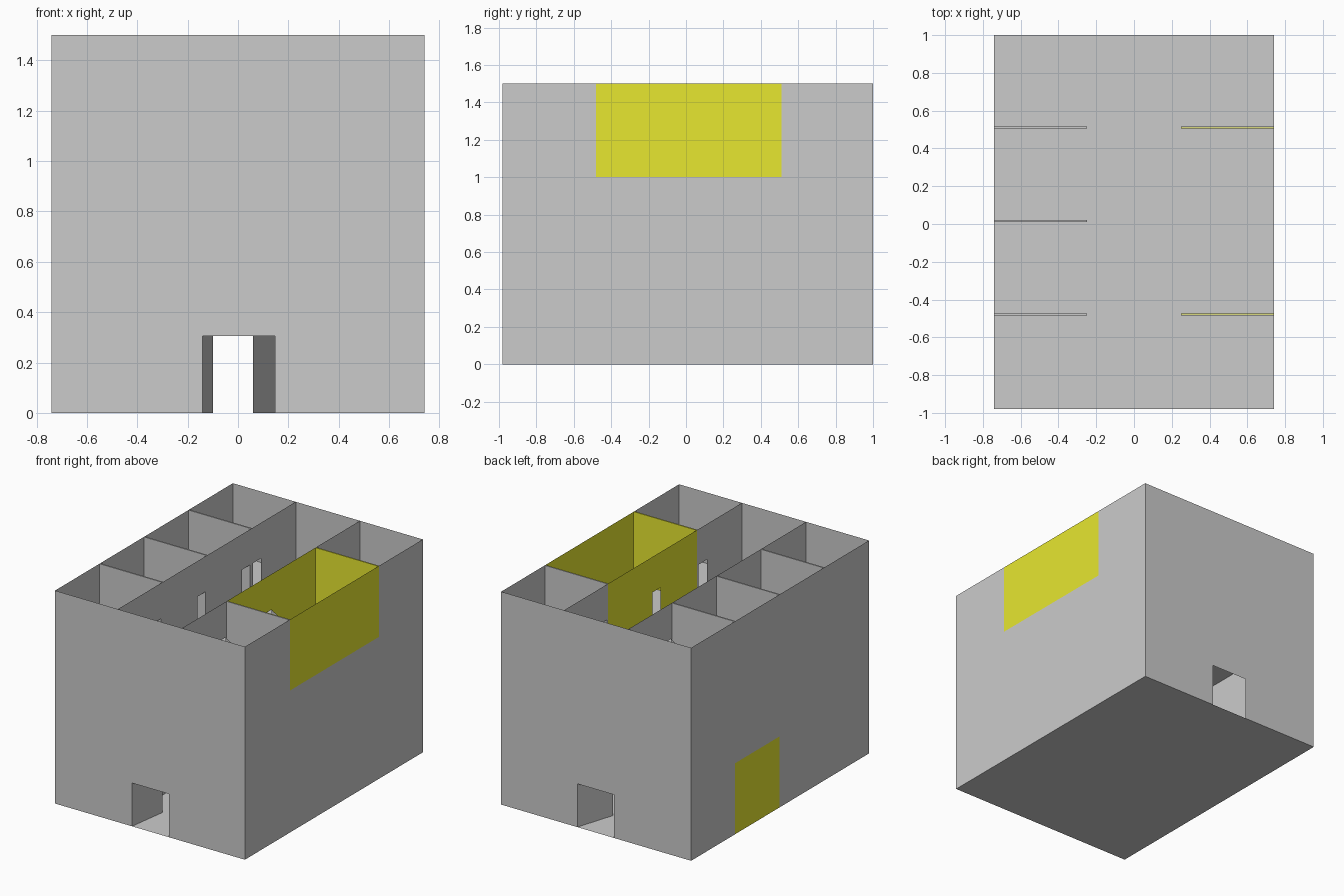
import bpy, bmesh

if "Cube" in bpy.data.objects:
    bpy.data.objects.remove(bpy.data.objects["Cube"])

X_OUT, X_COR = 0.74, 0.25                     # outer wall and corridor wall
GRID = [-0.98, -0.48, 0.015, 0.51, 1.0]       # room divisions along y
STOREY, TOP = 0.5, 1.5
GAP = 0.005                                   # half of a partition's thickness

yellow = bpy.data.materials.new("yellow")
yellow.diffuse_color = (0.8, 0.8, 0.03, 1)
yellow.use_nodes = True
yellow.node_tree.nodes["Principled BSDF"].inputs["Base Color"].default_value = yellow.diffuse_color


def sheet(name, polys, mat=None):
    """One object made of flat polygons."""
    bm = bmesh.new()
    for p in polys:
        bm.faces.new([bm.verts.new(v) for v in p])
    bmesh.ops.remove_doubles(bm, verts=bm.verts, dist=0.0001)
    me = bpy.data.meshes.new(name)
    bm.to_mesh(me)
    bm.free()
    ob = bpy.data.objects.new(name, me)
    bpy.context.collection.objects.link(ob)
    if mat:
        me.materials.append(mat)
    return ob


def upright(a, b, z0, z1):
    """Vertical rectangle between two plan points."""
    return [(*a, z0), (*b, z0), (*b, z1), (*a, z1)]


def doorway(u0, u1, d0, d1, z0, z1, h):
    """Wall outline with a door opening, as (along, z) pairs."""
    return [(u0, z0), (d0, z0), (d0, z0 + h), (d1, z0 + h),
            (d1, z0), (u1, z0), (u1, z1), (u0, z1)]


def room(name, side, y0, y1, z, hinge, swing, mat=None):
    z1 = z + STOREY
    xo, xc = side * X_OUT, side * X_COR
    d0, d1 = sorted((hinge, hinge + swing * 0.09))
    polys = [upright((xo, y0), (xo, y1), z, z1),
             [(xc, y, h) for y, h in doorway(y0, y1, d0, d1, z, z1, 0.25)]]
    # end partitions, with half of the top edge when open to the sky
    for y, inward in ((y0, 1), (y1, -1)):
        if y in (GRID[0], GRID[-1]):
            continue
        yi = y + inward * GAP
        polys.append(upright((xc, yi), (xo, yi), z, z1))
        if z1 == TOP:
            polys.append([(xc, y, z1), (xo, y, z1), (xo, yi, z1), (xc, yi, z1)])
    sheet(name, polys, mat)
    # door leaf standing ajar into the room
    tip = (xc + side * 0.078, hinge + swing * 0.045)
    sheet(name + "_door", [upright((xc, hinge), tip, z, z + 0.25)])


# storey floors
for i in range(3):
    z = i * STOREY
    sheet(f"floor_{i + 1}", [[(-X_OUT, GRID[0], z), (X_OUT, GRID[0], z),
                              (X_OUT, GRID[-1], z), (-X_OUT, GRID[-1], z)]])

# rooms either side of the corridor
for level in range(3):
    z = level * STOREY
    for side, label in ((-1, "left"), (1, "right")):
        for i in range(4):
            y0, y1 = GRID[i], GRID[i + 1]
            mat = yellow if (level, side, i) == (0, -1, 2) else None
            hinge, swing = (y0 + 0.015, 1) if i == 3 else (y1 - 0.018, -1)
            if level == 2 and side == 1:
                if i == 2:
                    continue
                if i == 1:                    # double-length yellow room
                    y1, hinge, mat = GRID[3], GRID[2], yellow
            room(f"room_{label}_{level + 1}_{i + 1}", side, y0, y1, z, hinge, swing, mat)

# front and back walls with entrance openings and doors
for name, y, hx, tx, ty in (("front", GRID[0], -0.14, -0.10, 0.285),
                            ("back", GRID[-1], 0.147, 0.06, -0.275)):
    sheet(name + "_wall", [[(x, y, z) for x, z in
                            doorway(-X_OUT, X_OUT, -0.14, 0.147, 0, TOP, 0.305)]])
    sheet(name + "_entrance_door", [upright((hx, y), (tx, y + ty), 0, 0.305)])
